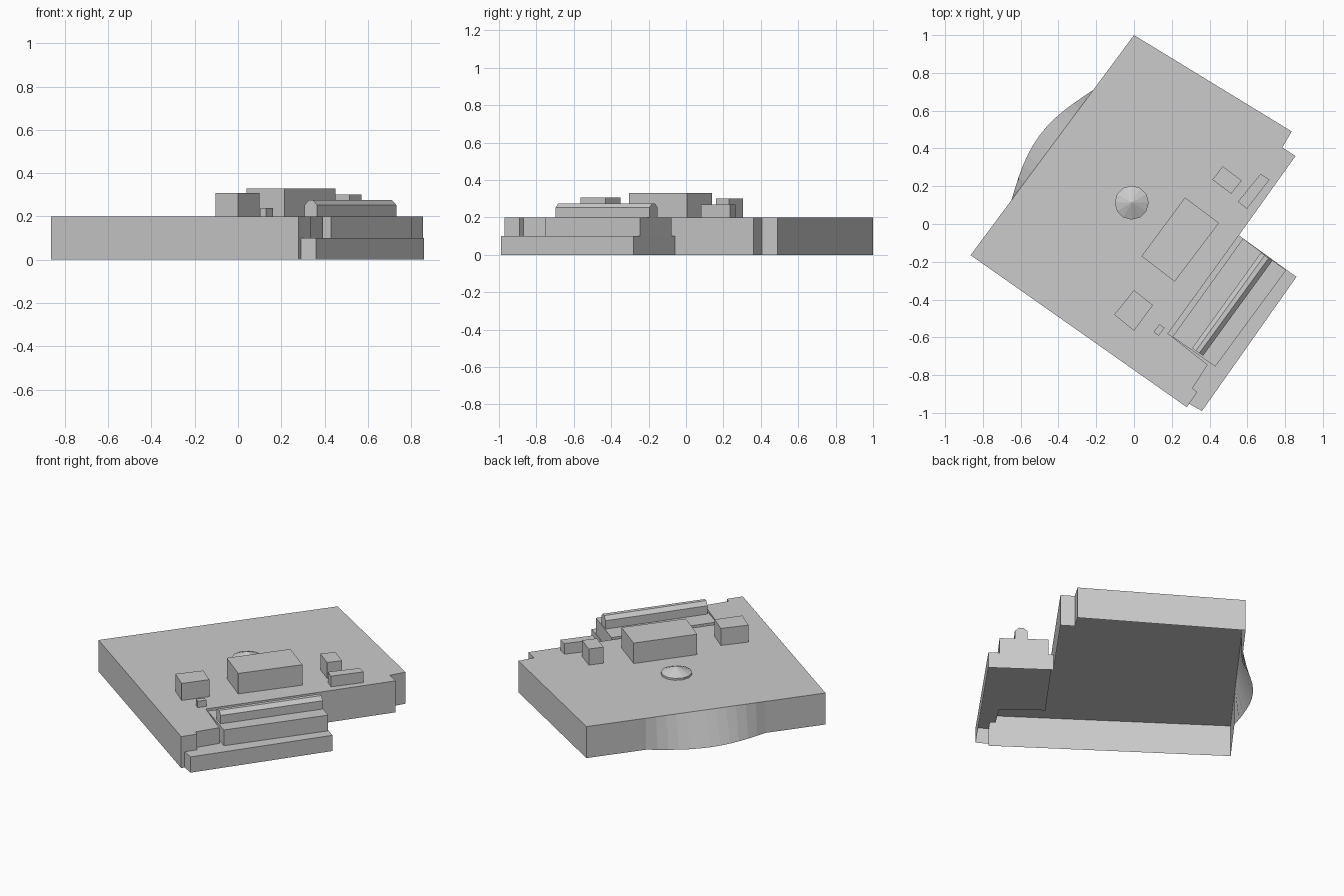
import bpy, bmesh, math
from mathutils import Vector

if "Cube" in bpy.data.objects:
    bpy.data.objects.remove(bpy.data.objects["Cube"])


def finish(name, bm):
    bmesh.ops.remove_doubles(bm, verts=bm.verts, dist=0.0005)
    bmesh.ops.recalc_face_normals(bm, faces=bm.faces)
    mesh = bpy.data.meshes.new(name)
    bm.to_mesh(mesh)
    bm.free()
    ob = bpy.data.objects.new(name, mesh)
    bpy.context.collection.objects.link(ob)
    return ob


def face(bm, pts):
    return bm.faces.new([bm.verts.new(p) for p in pts])


def shell(bm, outline, top, bases):
    """Flat roof plus one wall per edge; a base of None leaves that edge open."""
    face(bm, [(x, y, top) for x, y in outline])
    for i, base in enumerate(bases):
        if base is not None:
            a, b = outline[i], outline[(i + 1) % len(outline)]
            face(bm, [(*a, base), (*b, base), (*b, top), (*a, top)])


def block(name, pts, z0, z1, bevel=0.0, bevel_z=0.0):
    """Closed-top box over four plan corners, optional chamfer along both long sides."""
    bm = bmesh.new()
    p = [Vector(q) for q in pts]
    top = p
    zs = z1 - bevel_z
    if bevel:
        u = (p[1] - p[0]).normalized() * bevel
        top = [p[0] + u, p[1] - u, p[2] - u, p[3] + u]
    low = [(q.x, q.y, z0) for q in p]
    mid = [(q.x, q.y, zs) for q in p]
    cap = [(q.x, q.y, z1) for q in top]
    for i in range(4):
        j = (i + 1) % 4
        face(bm, [low[i], low[j], mid[j], mid[i]])
        if bevel:
            face(bm, [mid[i], mid[j], cap[j], cap[i]])
    face(bm, cap)
    return finish(name, bm)


# Main building: open-bottomed shell, half-height walls where the annex joins
left, back = Vector((-0.865, -0.165)), Vector((0.0, 1.0))
arc_a, arc_b = back.lerp(left, 0.25), back.lerp(left, 0.75)
main = [(0, 1), tuple(arc_a), tuple(arc_b), tuple(left), (0.28, -0.97),
        (0.292, -0.952), (0.335, -0.89), (0.31, -0.87), (0.39, -0.745),
        (0.18, -0.58), (0.555, -0.06), (0.855, 0.36), (0.785, 0.405), (0.835, 0.49)]
bm = bmesh.new()
shell(bm, main, 0.2, [0, None, 0, 0, 0, .1, .1, .1, .1, .1, 0, 0, 0, 0])

# Bowed wall: straight at the roof, curved at the ground
n, out = 12, Vector((-0.803, 0.596))
for i in range(n):
    t = [i / n, (i + 1) / n]
    top = [arc_a.lerp(arc_b, s) for s in t]
    low = [arc_a.lerp(arc_b, s) + out * 0.085 * math.sin(math.pi * s) for s in t]
    face(bm, [(*low[0], 0), (*low[1], 0), (*top[1], 0.2), (*top[0], 0.2)])
finish("main_building", bm)

# Low annex shell, joined to the main building's underside
annex = [(0.555, -0.06), (0.86, -0.28), (0.36, -0.99), (0.292, -0.952),
         (0.335, -0.89), (0.31, -0.87), (0.39, -0.745), (0.18, -0.58)]
bm = bmesh.new()
shell(bm, annex, 0.1, [0, 0, 0] + [None] * 5)
finish("annex", bm)

# Annex upper storey, with a narrow groove next to the main wall
block("annex_storey", [(0.577, -0.077), (0.805, -0.245), (0.43, -0.755), (0.204, -0.597)], 0.1, 0.2)
block("annex_skylight", [(0.672, -0.152), (0.732, -0.195), (0.366, -0.697), (0.308, -0.657)],
      0.2, 0.275, bevel=0.024, bevel_z=0.022)

# Roof units
units = {
    "large_roof_unit": ([(0.27, 0.14), (0.45, 0.005), (0.215, -0.305), (0.04, -0.17)], 0.33),
    "square_roof_unit": ([(0, -0.35), (0.1, -0.43), (0, -0.565), (-0.105, -0.48)], 0.308),
    "tiny_roof_unit": ([(0.135, -0.53), (0.162, -0.55), (0.13, -0.592), (0.104, -0.572)], 0.24),
    "small_roof_unit": ([(0.47, 0.305), (0.57, 0.23), (0.515, 0.16), (0.415, 0.235)], 0.302),
    "narrow_roof_unit": ([(0.67, 0.265), (0.717, 0.235), (0.598, 0.08), (0.55, 0.118)], 0.268),
}
for name, (pts, z) in units.items():
    block(name, pts, 0.2, z)

# Round vent with a shallow conical cap
bm = bmesh.new()
c = (-0.012, 0.113)
ring = [(c[0] + 0.09 * math.cos(k * math.pi / 6), c[1] + 0.09 * math.sin(k * math.pi / 6)) for k in range(12)]
for k in range(12):
    a, b = ring[k], ring[(k + 1) % 12]
    face(bm, [(*a, 0.2), (*b, 0.2), (*b, 0.212), (*a, 0.212)])
    face(bm, [(*a, 0.212), (*b, 0.212), (*c, 0.25)])
finish("round_vent", bm)
